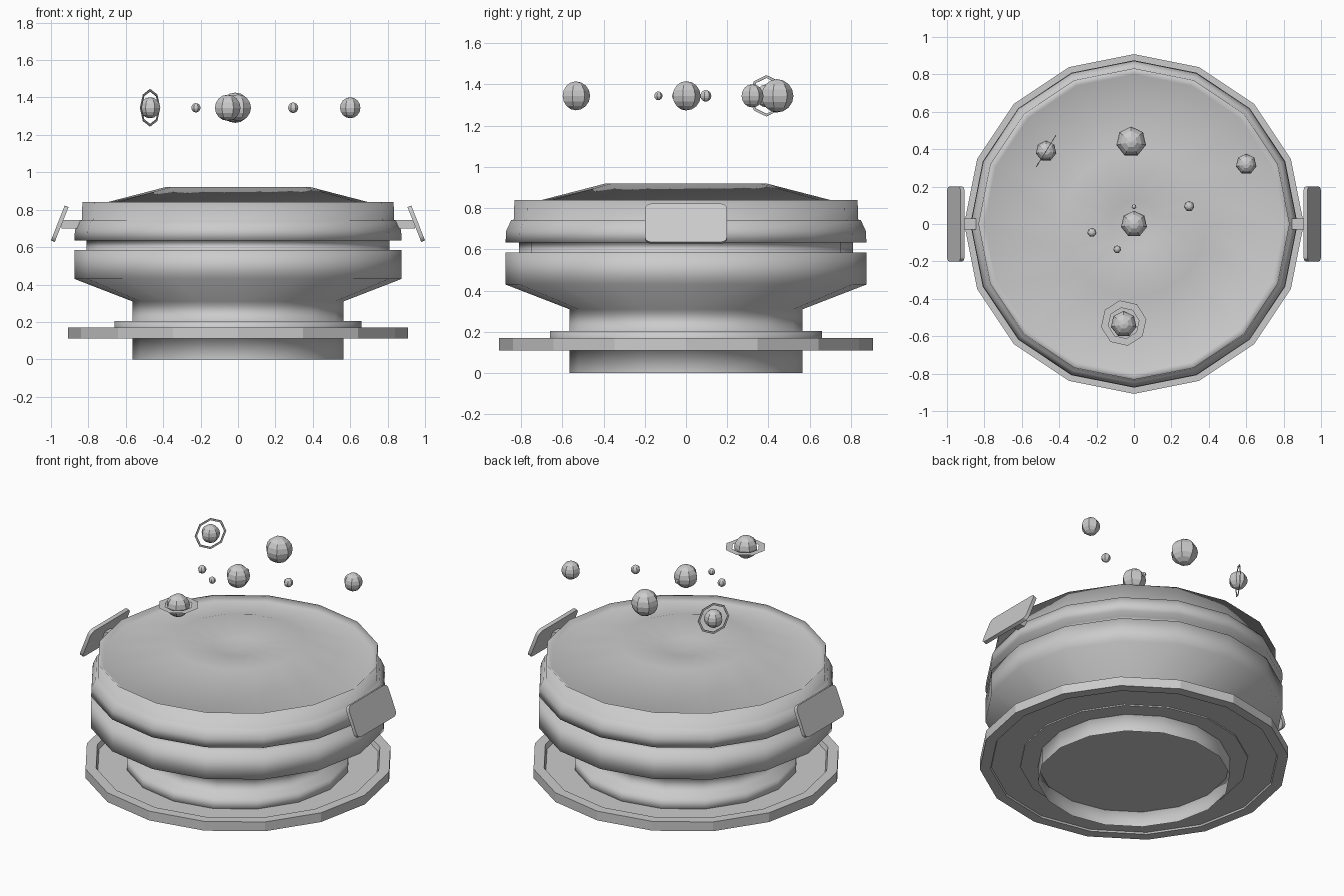
import bpy, bmesh, math
from mathutils import Matrix

if "Cube" in bpy.data.objects:
    bpy.data.objects.remove(bpy.data.objects["Cube"])

mat = bpy.data.materials.new("light_grey")
mat.diffuse_color = (0.6, 0.6, 0.6, 1)
mat.use_nodes = True
mat.node_tree.nodes["Principled BSDF"].inputs["Base Color"].default_value = mat.diffuse_color


def finish(name, bm, smooth=None, recalc=True):
    if recalc:
        bmesh.ops.recalc_face_normals(bm, faces=bm.faces)
    me = bpy.data.meshes.new(name)
    bm.to_mesh(me)
    bm.free()
    me.materials.append(mat)
    ob = bpy.data.objects.new(name, me)
    bpy.context.collection.objects.link(ob)
    if smooth:
        bpy.ops.object.select_all(action='DESELECT')
        ob.select_set(True)
        bpy.context.view_layer.objects.active = ob
        bpy.ops.object.shade_smooth_by_angle(angle=math.radians(smooth))
    return ob


def lathe(name, profile, n=16, closed=False, smooth=None, recalc=True):
    """Revolve (radius, z) points; radius 0 becomes a pole."""
    bm = bmesh.new()
    rings = []
    for r, z in profile:
        if r == 0:
            rings.append([bm.verts.new((0, 0, z))] * n)
        else:
            rings.append([bm.verts.new((r * math.cos(2 * math.pi * i / n),
                                        r * math.sin(2 * math.pi * i / n), z)) for i in range(n)])
    pairs = list(zip(rings, rings[1:]))
    if closed:
        pairs.append((rings[-1], rings[0]))
    for a, b in pairs:
        for i in range(n):
            j = (i + 1) % n
            bm.faces.new(list(dict.fromkeys((a[i], a[j], b[j], b[i]))))
    return finish(name, bm, smooth, recalc)


# Hollow pedestal with collar, bowl, neck, rim and the shallow domed top with a central dip
lathe("table_body", [(0.565, 0), (0.565, 0.12), (0.66, 0.12), (0.66, 0.205), (0.565, 0.205),
                     (0.565, 0.31), (0.875, 0.43), (0.875, 0.585),
                     (0.81, 0.585), (0.81, 0.635), (0.875, 0.635), (0.872, 0.69),
                     (0.848, 0.742), (0.835, 0.745), (0.832, 0.84), (0.80, 0.814),
                     (0.39, 0.92), (0.13, 0.885), (0, 0.87)], smooth=180)
# Recessed plate closing the hollow pedestal from below
lathe("pedestal_plate", [(0.565, 0.1), (0, 0.1)], recalc=False)

# Floor tray with raised lip, underside slightly recessed
lathe("floor_tray", [(0.56, 0.112), (0.67, 0.112), (0.67, 0.12), (0.84, 0.12), (0.845, 0.11),
                     (0.908, 0.11), (0.908, 0.17), (0.845, 0.17), (0.835, 0.14), (0.56, 0.14)],
      closed=True)

# Tilted control panels on short brackets, one on each side
for side, label in ((1, "right"), (-1, "left")):
    bm = bmesh.new()
    bmesh.ops.create_cube(bm, size=1, matrix=Matrix.Diagonal((0.022, 0.40, 0.20, 1)))
    corners = [e for e in bm.edges
               if abs((e.verts[0].co - e.verts[1].co).normalized().x) > 0.9]
    bmesh.ops.bevel(bm, geom=corners, offset=0.03, segments=3, affect='EDGES', profile=0.5)
    panel = finish(label + "_panel", bm, 30)
    panel.location = (side * 0.953, 0, 0.725)
    panel.rotation_euler.y = -side * math.radians(21.5)
    bm = bmesh.new()
    bmesh.ops.create_cube(bm, size=1, matrix=Matrix.Translation((side * 0.895, 0, 0.723))
                          @ Matrix.Diagonal((0.10, 0.058, 0.045, 1)))
    finish(label + "_bracket", bm)

# Floating planets: x, y, radius
PLANETS = [("sun", 0, 0, 0.071), ("big_planet", -0.015, 0.44, 0.081),
           ("far_planet", 0.6, 0.32, 0.056), ("tilted_ring_planet", -0.47, 0.39, 0.056),
           ("flat_ring_planet", -0.055, -0.535, 0.07), ("small_planet_1", 0.295, 0.095, 0.028),
           ("small_planet_2", -0.225, -0.045, 0.025), ("small_planet_3", -0.09, -0.135, 0.021),
           ("tiny_moon", 0, 0.092, 0.013)]
ROWS = 8
for name, x, y, r in PLANETS:
    arc = [math.pi * k / ROWS for k in range(1, ROWS)]
    profile = [(0, -r)] + [(r * math.sin(a), -r * math.cos(a)) for a in arc] + [(0, r)]
    ob = lathe(name, profile, n=7)
    ob.location = (x, y, 1.345)
    ob.rotation_euler.z = math.pi / 2

# Flat planet rings
ring = lathe("flat_ring", [(0.083, 0), (0.123, 0)], n=8)
ring.location = (-0.055, -0.53, 1.345)
ring.rotation_euler.z = math.radians(10)
ring = lathe("upright_ring", [(0.087, -0.002), (0.1, -0.002), (0.1, 0.002), (0.087, 0.002)],
             n=8, closed=True)
ring.location = (-0.47, 0.39, 1.345)
ring.rotation_euler = (math.pi / 2, 0, math.radians(58))
